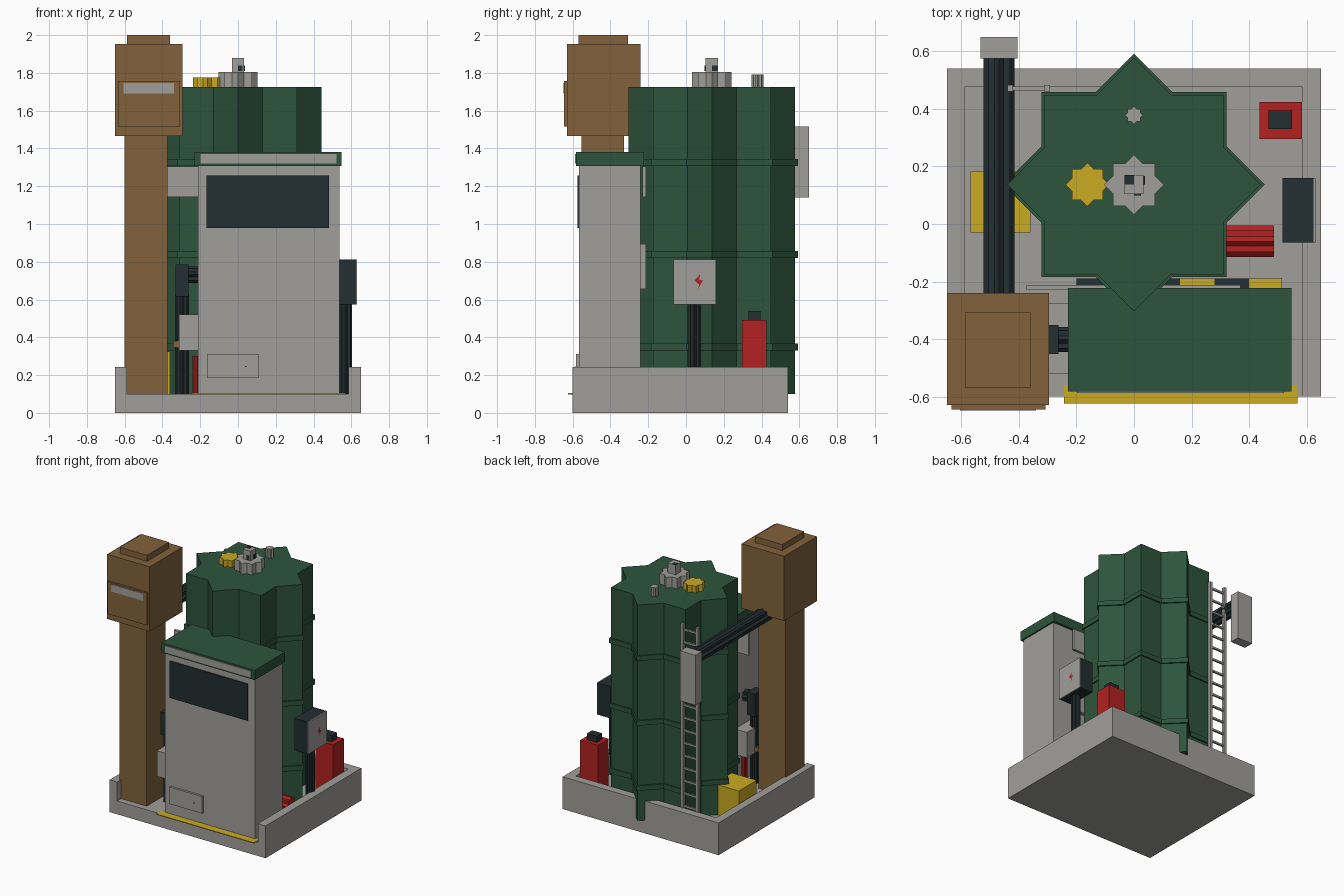
import bpy, math
from mathutils import Matrix

if "Cube" in bpy.data.objects:
    bpy.data.objects.remove(bpy.data.objects["Cube"])


def srgb(r, g, b):
    f = lambda c: (c / 255 / 12.92) if c < 11 else ((c / 255 + 0.055) / 1.055) ** 2.4
    return (f(r), f(g), f(b), 1.0)


def material(name, *rgb):
    m = bpy.data.materials.new(name)
    m.diffuse_color = srgb(*rgb)
    m.use_nodes = True
    m.node_tree.nodes["Principled BSDF"].inputs["Base Color"].default_value = m.diffuse_color
    return m


GREY = material("concrete_grey", 160, 159, 154)
GREEN = material("dark_green", 45, 84, 60)
BROWN = material("rust_brown", 130, 98, 60)
DARK = material("charcoal", 35, 46, 49)
RED = material("red", 180, 33, 33)
YELLOW = material("yellow", 203, 170, 34)


def make(name, verts, faces, mat):
    me = bpy.data.meshes.new(name)
    me.from_pydata(verts, [], faces)
    me.materials.append(mat)
    ob = bpy.data.objects.new(name, me)
    bpy.context.collection.objects.link(ob)
    return ob


def box(name, mat, x0, x1, y0, y1, z0, z1):
    v = [(x, y, z) for z in (z0, z1) for x, y in ((x0, y0), (x1, y0), (x1, y1), (x0, y1))]
    f = [(3, 2, 1, 0), (4, 5, 6, 7)] + [(i, (i + 1) % 4, (i + 1) % 4 + 4, i + 4) for i in range(4)]
    return make(name, v, f, mat)


def star(name, mat, c, r, length, axis="Z"):
    """Eight-pointed prism starting at c and running along +axis."""
    inner = r * math.cos(math.pi / 4) / math.cos(math.pi / 8)
    n = 16
    v = []
    for z in (0, length):
        for i in range(n):
            q = inner if i % 2 else r
            a = i * math.tau / n
            v.append((q * math.cos(a), q * math.sin(a), z))
    f = [tuple(reversed(range(n))), tuple(range(n, 2 * n))]
    f += [(i, (i + 1) % n, (i + 1) % n + n, i + n) for i in range(n)]
    ob = make(name, v, f, mat)
    rot = {"Z": Matrix(), "X": Matrix.Rotation(math.pi / 2, 4, "Y"),
           "Y": Matrix.Rotation(-math.pi / 2, 4, "X")}[axis]
    ob.data.transform(Matrix.Translation(c) @ rot)
    return ob


# Containment base, open at the front
box("base_floor", GREY, -.65, .65, -.6, .54, 0, .1)
box("base_wall_left", GREY, -.65, -.588, -.6, .54, .1, .243)
box("base_wall_right", GREY, .585, .65, -.6, .54, .1, .243)
box("base_wall_back", GREY, -.588, .585, .478, .54, .1, .243)

# Tank with bands
CY = .137
star("tank", GREEN, (0, CY, .1), .441, 1.625)
for i, z in enumerate((.33, .82, 1.308)):
    star(f"tank_band_{i}", GREEN, (0, CY, z), .455, .037)

# Tank top fittings
star("main_vent", GREY, (0, CY, 1.725), .104, .08)
box("vent_cap", GREY, -.033, .033, CY - .033, CY + .033, 1.805, 1.878)
box("vent_cap_patch", DARK, -.033, 0, CY, CY + .033, 1.878, 1.88)
box("vent_handle", DARK, 0, .025, CY - .038, CY - .033, 1.81, 1.84)
box("vent_handle_side", DARK, .033, .038, CY, CY + .03, 1.81, 1.84)
star("fill_cap", YELLOW, (-.162, CY, 1.725), .076, .05)
star("small_vent", GREY, (0, .378, 1.725), .031, .067)

# Ladder
for x in (-.43, -.303):
    box("ladder_rail", GREY, x - .01, x + .01, .46, .484, .1, 1.63)
for i in range(16):
    z = .16 + i * .095
    box("ladder_rung", GREY, -.43, -.303, .464, .478, z - .007, z + .007)

# Service cabin
box("cabin", GREY, -.213, .537, -.567, -.24, .1, 1.31)
box("cabin_roof", GREEN, -.229, .548, -.583, -.222, 1.308, 1.382)
box("roof_trim", GREY, -.198, .522, -.588, -.583, 1.32, 1.37)
box("cabin_window", DARK, -.167, .482, -.575, -.567, .98, 1.257)
box("cabin_hatch", GREY, -.165, .11, -.583, -.567, .185, .313)
box("hatch_knob", DARK, .038, .044, -.586, -.583, .243, .249)
box("front_safety_strip", YELLOW, -.243, .568, -.624, -.56, .098, .104)
box("upper_back_panel", GREY, -.374, .37, -.23, -.212, 1.142, 1.305)
box("lower_back_panel", GREY, -.2, .37, -.24, -.212, .655, .895)

# Hazard strip behind the cabin
for i in range(6):
    x = -.2 + i * .12
    box("hazard_strip", YELLOW if i % 2 else DARK, x, min(x + .12, .515), -.235, -.19, .1, .112)

# Chimney
box("chimney_column", BROWN, -.602, -.374, -.553, -.327, .1, 1.47)
box("chimney_head", BROWN, -.65, -.295, -.63, -.24, 1.467, 1.954)
box("chimney_cap", BROWN, -.587, -.36, -.568, -.308, 1.954, 2.0)
box("chimney_panel", BROWN, -.635, -.308, -.645, -.63, 1.515, 1.758)
box("chimney_grille", GREY, -.605, -.34, -.648, -.645, 1.692, 1.747)

# Duct to the rear outlet
star("duct", DARK, (-.47, -.3, 1.46), .054, .875, "Y")
box("duct_outlet", GREY, -.534, -.406, .575, .65, 1.14, 1.517)

# Control cabinet on a post
star("cabinet_post", DARK, (.571, .046, .1), .033, .48)
box("control_cabinet", DARK, .516, .624, -.065, .16, .573, .813)
box("cabinet_door", GREY, .624, .631, -.065, .16, .573, .813)
make("warning_mark", [(.633, .045, .7), (.633, .07, .68), (.633, .06, .65), (.633, .09, .7),
                      (.633, .07, .705), (.633, .075, .735)], [(0, 1, 2, 3, 4, 5)], RED)

# Floor equipment
box("fuel_can", RED, .437, .584, .296, .425, .1, .493)
box("fuel_can_cap", DARK, .468, .55, .331, .395, .493, .54)
star("red_cylinder", RED, (.2, -.06, .155), .054, .287, "X")
box("storage_bin", YELLOW, -.568, -.36, -.03, .183, .1, .325)

# Pipework between chimney and cabin
star("cabin_pipe", DARK, (-.27, -.402, .732), .044, .08, "X")
box("pipe_elbow", DARK, -.33, -.262, -.452, -.352, .615, .785)
star("vertical_pipe", DARK, (-.297, -.402, .1), .037, .53)
box("junction_box", GREY, -.313, -.21, -.52, -.277, .33, .522)
star("red_pipe", RED, (-.215, -.38, .1), .027, .2)
box("valve_block", BROWN, -.345, -.3, -.43, -.37, .345, .38)
